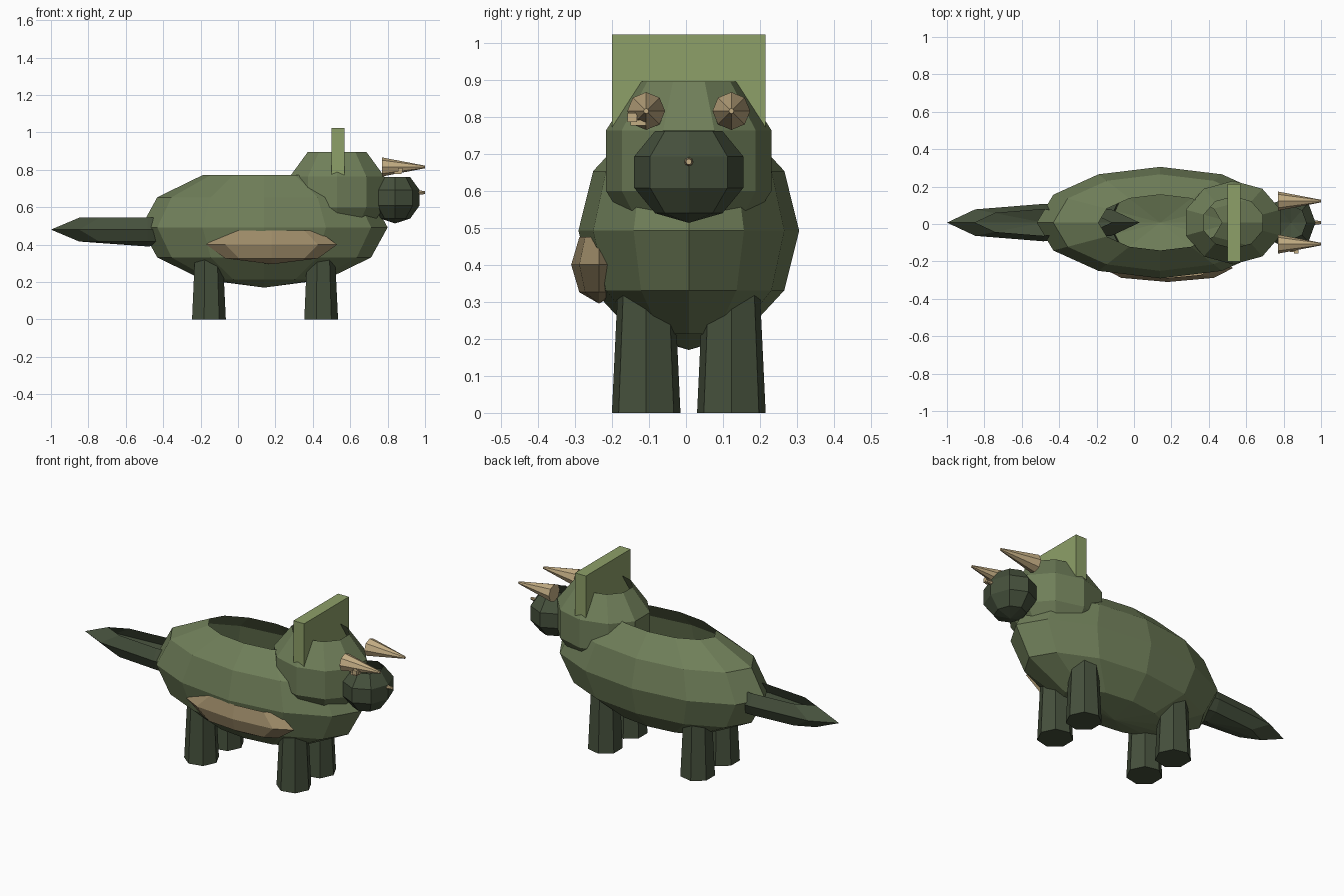
import bpy, bmesh
from math import pi
from mathutils import Matrix

if "Cube" in bpy.data.objects:
    bpy.data.objects.remove(bpy.data.objects["Cube"])

Y0 = 0.0075  # body mid-plane


def material(name, rgb):
    m = bpy.data.materials.new(name)
    m.diffuse_color = (*rgb, 1)
    m.use_nodes = True
    m.node_tree.nodes["Principled BSDF"].inputs["Base Color"].default_value = m.diffuse_color
    return m


GREEN = material("green", (0.16, 0.21, 0.10))
DARK = material("dark_green", (0.06, 0.08, 0.045))
LIGHT = material("light_green", (0.27, 0.35, 0.14))
TAN = material("tan", (0.55, 0.42, 0.23))
BROWN = material("brown", (0.34, 0.26, 0.14))


def finish(bm, name, mat):
    me = bpy.data.meshes.new(name)
    bm.to_mesh(me)
    bm.free()
    me.materials.append(mat)
    ob = bpy.data.objects.new(name, me)
    bpy.context.collection.objects.link(ob)
    return ob


def open_ellipsoid(name, centre, radii, segs, rings, mat):
    """Faceted ellipsoid whose top cap is open."""
    bm = bmesh.new()
    bmesh.ops.create_uvsphere(bm, u_segments=segs, v_segments=rings, radius=1)
    top = max(bm.verts, key=lambda v: v.co.z)
    bmesh.ops.delete(bm, geom=[top], context='VERTS')
    bmesh.ops.transform(bm, verts=bm.verts,
                        matrix=Matrix.Translation(centre) @ Matrix.Diagonal((*radii, 1)))
    return finish(bm, name, mat)


def cone(name, base, length, r1, r2, segs, axis, mat):
    """Tapered prism starting at base and running along x or z."""
    bm = bmesh.new()
    bmesh.ops.create_cone(bm, cap_ends=True, segments=segs, radius1=r1, radius2=r2, depth=length)
    # turn so that one corner points along +x
    far = max(bm.verts, key=lambda v: v.co.x + 0.01 * v.co.y).co
    from math import atan2
    m = Matrix.Translation((0, 0, length / 2)) @ Matrix.Rotation(-atan2(far.y, far.x), 4, 'Z')
    if axis == 'x':
        m = Matrix.Rotation(pi / 2, 4, 'Y') @ m
    bmesh.ops.transform(bm, verts=bm.verts, matrix=Matrix.Translation(base) @ m)
    return finish(bm, name, mat)


def box(name, lo, hi, mat):
    bm = bmesh.new()
    bmesh.ops.create_cube(bm, size=1)
    mid = [(a + b) / 2 for a, b in zip(lo, hi)]
    size = [b - a for a, b in zip(lo, hi)]
    bmesh.ops.transform(bm, verts=bm.verts,
                        matrix=Matrix.Translation(mid) @ Matrix.Diagonal((*size, 1)))
    return finish(bm, name, mat)


# Rounded parts, each open at the top
open_ellipsoid("body", (0.14, Y0, 0.492), (0.66, 0.298, 0.322), 12, 6, GREEN)
open_ellipsoid("head", (0.53, Y0, 0.681), (0.28, 0.235, 0.265), 10, 5, GREEN)
open_ellipsoid("snout", (0.84, Y0, 0.65), (0.137, 0.155, 0.137), 8, 5, DARK)
open_ellipsoid("tail", (-0.485, Y0, 0.48), (0.515, 0.10, 0.09), 8, 4, DARK)
open_ellipsoid("side_patch", (0.18, -0.235, 0.40), (0.35, 0.075, 0.105), 8, 4, BROWN)

# Neck frill
box("frill", (0.50, Y0 - 0.2075, 0.66), (0.57, Y0 + 0.2075, 1.022), LIGHT)

# Legs and brow horns, left and right
for side, s in (("right", -1), ("left", 1)):
    for end, x in (("front", 0.44), ("back", -0.16)):
        cone(f"{end}_{side}_leg", (x, Y0 + s * 0.115, 0), 0.35, 0.095, 0.078, 7, 'z', DARK)
    cone(f"{side}_brow_horn", (0.77, Y0 + s * 0.115, 0.815), 0.23, 0.051, 0.007, 8, 'x', TAN)

# Nose horn
cone("nose_horn", (0.93, Y0, 0.678), 0.07, 0.016, 0.008, 8, 'x', TAN)

# Small chips under the right brow horn
box("brow_chip", (0.855, -0.158, 0.785), (0.88, -0.132, 0.81), TAN)
box("lower_brow_chip", (0.835, -0.15, 0.776), (0.875, -0.108, 0.791), TAN)
